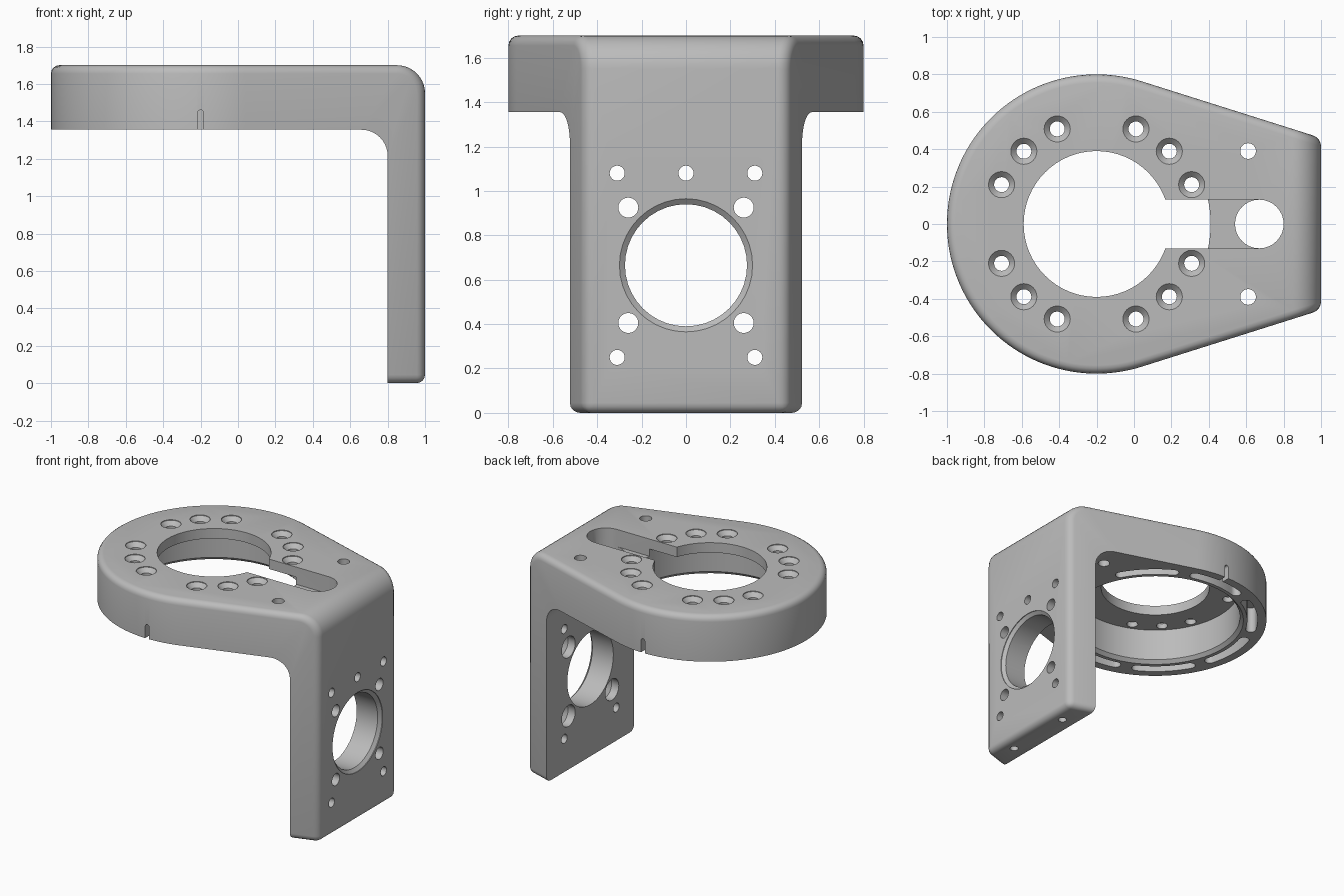
import bpy, bmesh
from math import sin, cos, pi, radians, acos, atan2, hypot
from mathutils import Matrix, Vector

if "Cube" in bpy.data.objects:
    bpy.data.objects.remove(bpy.data.objects["Cube"])

TOP, UNDER, CX, R = 1.70, 1.355, -0.2, 0.8
LEDGE = TOP - 0.075


def arc(cx, cy, r, a0, a1, n):
    return [(cx + r * cos(radians(a0 + (a1 - a0) * i / n)),
             cy + r * sin(radians(a0 + (a1 - a0) * i / n))) for i in range(n + 1)]


def prism(bm, pts, depth, mat):
    """Extrude a 2D outline along local z, then place it."""
    lo = [bm.verts.new(mat @ Vector((x, y, 0))) for x, y in pts]
    hi = [bm.verts.new(mat @ Vector((x, y, depth))) for x, y in pts]
    faces = [bm.faces.new(lo[::-1]), bm.faces.new(hi)]
    for i in range(len(pts)):
        j = (i + 1) % len(pts)
        faces.append(bm.faces.new((lo[i], lo[j], hi[j], hi[i])))
    bmesh.ops.recalc_face_normals(bm, faces=faces)


def lathe(bm, profile, mat, n=24):
    """Solid of revolution about local z from (radius, height) pairs."""
    rings = [[bm.verts.new(mat @ Vector((r * cos(2 * pi * i / n), r * sin(2 * pi * i / n), z)))
              for i in range(n)] for r, z in profile]
    faces = [bm.faces.new(rings[0]), bm.faces.new(rings[-1])]
    for a, b in zip(rings, rings[1:]):
        for i in range(n):
            j = (i + 1) % n
            faces.append(bm.faces.new((a[i], a[j], b[j], b[i])))
    bmesh.ops.recalc_face_normals(bm, faces=faces)


def make(name, bm):
    me = bpy.data.meshes.new(name)
    bm.to_mesh(me)
    bm.free()
    ob = bpy.data.objects.new(name, me)
    bpy.context.collection.objects.link(ob)
    return ob


def boolean(ob, bm, operation="DIFFERENCE"):
    cutter = make("cutter", bm)
    cutter.hide_render = True
    mod = ob.modifiers.new("cut", "BOOLEAN")
    mod.operation, mod.solver, mod.object = operation, "EXACT", cutter
    bpy.context.view_layer.update()
    ev = ob.evaluated_get(bpy.context.evaluated_depsgraph_get())
    me = bpy.data.meshes.new_from_object(ev)
    ob.modifiers.clear()
    ob.data = me
    bpy.data.objects.remove(cutter)


def at(x, y, z):
    return Matrix.Translation((x, y, z))


ALONG_X = Matrix.Rotation(pi / 2, 4, "Y")
ALONG_Y = Matrix.Rotation(pi / 2, 4, "X")

# Body: teardrop plan crossed with an L-shaped side profile
tangent = 180 / pi * (atan2(0.46, 1.2) + acos(R / hypot(1.2, 0.46)))
bm = bmesh.new()
prism(bm, arc(CX, 0, R, tangent, 360 - tangent, 80) + [(1, -0.46), (1, 0.46)], 2, at(0, 0, -0.1))
bracket = make("angle_bracket", bm)
bm = bmesh.new()
side = ([(-1.2, UNDER)] + arc(0.66, UNDER - 0.14, 0.14, 90, 0, 10) + [(0.8, 0), (1.0, 0)]
        + arc(0.85, TOP - 0.15, 0.15, 0, 90, 10) + [(-1.2, TOP)])
# keep the flat outer face just outside the plan wall so that the plan sets it
prism(bm, side, 2, at(0, 1, 0) @ ALONG_Y)
boolean(bracket, bm, "INTERSECT")

# Round the outer edges, leaving the inner faces sharp
bm = bmesh.new()
bm.from_mesh(bracket.data)
bmesh.ops.remove_doubles(bm, verts=bm.verts, dist=0.0005)
bmesh.ops.dissolve_limit(bm, angle_limit=0.002, verts=bm.verts, edges=bm.edges)


def outer(v):
    return v.co.z > TOP - 0.2 or v.co.x > 0.84 or v.co.z < 0.01


edges = [e for e in bm.edges if len(e.link_faces) == 2 and e.calc_face_angle() > 0.6
         and all(outer(v) for v in e.verts)
         and not all(v.co.x < 0.81 and v.co.z < UNDER for v in e.verts)]
bmesh.ops.bevel(bm, geom=edges, offset=0.045, segments=4, profile=0.5,
                affect="EDGES", clamp_overlap=True)
bm.to_mesh(bracket.data)
bm.free()

# Stepped centre bore: wide pocket below, thin flange above
bm = bmesh.new()
b = UNDER
lathe(bm, [(0.635, b - 0.1), (0.635, b), (0.61, b + 0.025), (0.61, LEDGE), (0.39, LEDGE),
           (0.39, TOP + 0.1)], at(CX, 0, 0), 64)
boolean(bracket, bm)

# Cable channel on top, ending in a round through hole
bm = bmesh.new()
prism(bm, arc(0.67, 0, 0.13, -90, 90, 16) + [(0.0, 0.13), (0.0, -0.13)], 0.4, at(0, 0, TOP - 0.13))
boolean(bracket, bm)
bm = bmesh.new()
lathe(bm, [(0.13, 1.2), (0.13, 1.8)], at(0.67, 0, 0), 32)
# Plain holes beside the channel
for s in (-1, 1):
    lathe(bm, [(0.042, 1.2), (0.042, 1.8)], at(0.61, s * 0.39, 0))
# Countersunk ring of screw holes
for quarter in range(4):
    for a in (22.5, 45, 67.5):
        t = radians(a + 90 * quarter)
        lathe(bm, [(0.04, LEDGE - 0.05), (0.04, TOP - 0.035), (0.07, TOP - 0.005), (0.07, TOP + 0.05)],
              at(CX + 0.55 * cos(t), 0.55 * sin(t), 0))
boolean(bracket, bm)

# Curved pockets in the underside rim
bm = bmesh.new()
for k in range(1, 8):
    c, h, w, r = 45 * k, 16, 0.037, 0.70
    ends = [(r * cos(radians(c + d)), r * sin(radians(c + d))) for d in (h, -h)]
    pts = (arc(0, 0, r + w, c - h, c + h, 12) + arc(*ends[0], w, c + h, c + h + 180, 8)[1:-1]
           + arc(0, 0, r - w, c + h, c - h, 12) + arc(*ends[1], w, c - h + 180, c - h + 360, 8)[1:-1])
    prism(bm, pts, 0.3, at(CX, 0, UNDER - 0.1))
boolean(bracket, bm)

# Small round-topped notches in the rim walls
bm = bmesh.new()
for y in (0.85, -0.69):
    prism(bm, arc(CX, 1.445, 0.016, 0, 180, 8) + [(CX - 0.016, 1.3), (CX + 0.016, 1.3)],
          0.16, at(0, y, 0) @ ALONG_Y)
boolean(bracket, bm)

# Leg: chamfered main opening, mounting holes and end holes
bm = bmesh.new()
lathe(bm, [(0.275, 0.7), (0.275, 0.975), (0.30, 0.995), (0.30, 1.1)], at(0, 0, 0.665) @ ALONG_X, 40)
for s in (-1, 1):
    for z in (0.405, 0.925):
        lathe(bm, [(0.08, 0.7), (0.08, 0.86), (0.045, 0.89), (0.045, 1.1)],
              at(0, s * 0.26, z) @ ALONG_X)
    for z in (0.25, 1.08):
        lathe(bm, [(0.034, 0.7), (0.034, 1.1)], at(0, s * 0.31, z) @ ALONG_X)
    lathe(bm, [(0.03, -0.1), (0.03, 0.16)], at(0.9, s * 0.27, 0))
lathe(bm, [(0.034, 0.7), (0.034, 1.1)], at(0, 0, 1.08) @ ALONG_X)
boolean(bracket, bm)

# Grey finish and smooth shading
grey = bpy.data.materials.new("machined_grey")
grey.use_nodes = True
grey.diffuse_color = (0.5, 0.5, 0.5, 1)
grey.node_tree.nodes["Principled BSDF"].inputs["Base Color"].default_value = (0.5, 0.5, 0.5, 1)
bracket.data.materials.clear()
bracket.data.materials.append(grey)
bpy.ops.object.select_all(action="DESELECT")
bracket.select_set(True)
bpy.context.view_layer.objects.active = bracket
bpy.ops.object.shade_smooth_by_angle(angle=radians(30))
